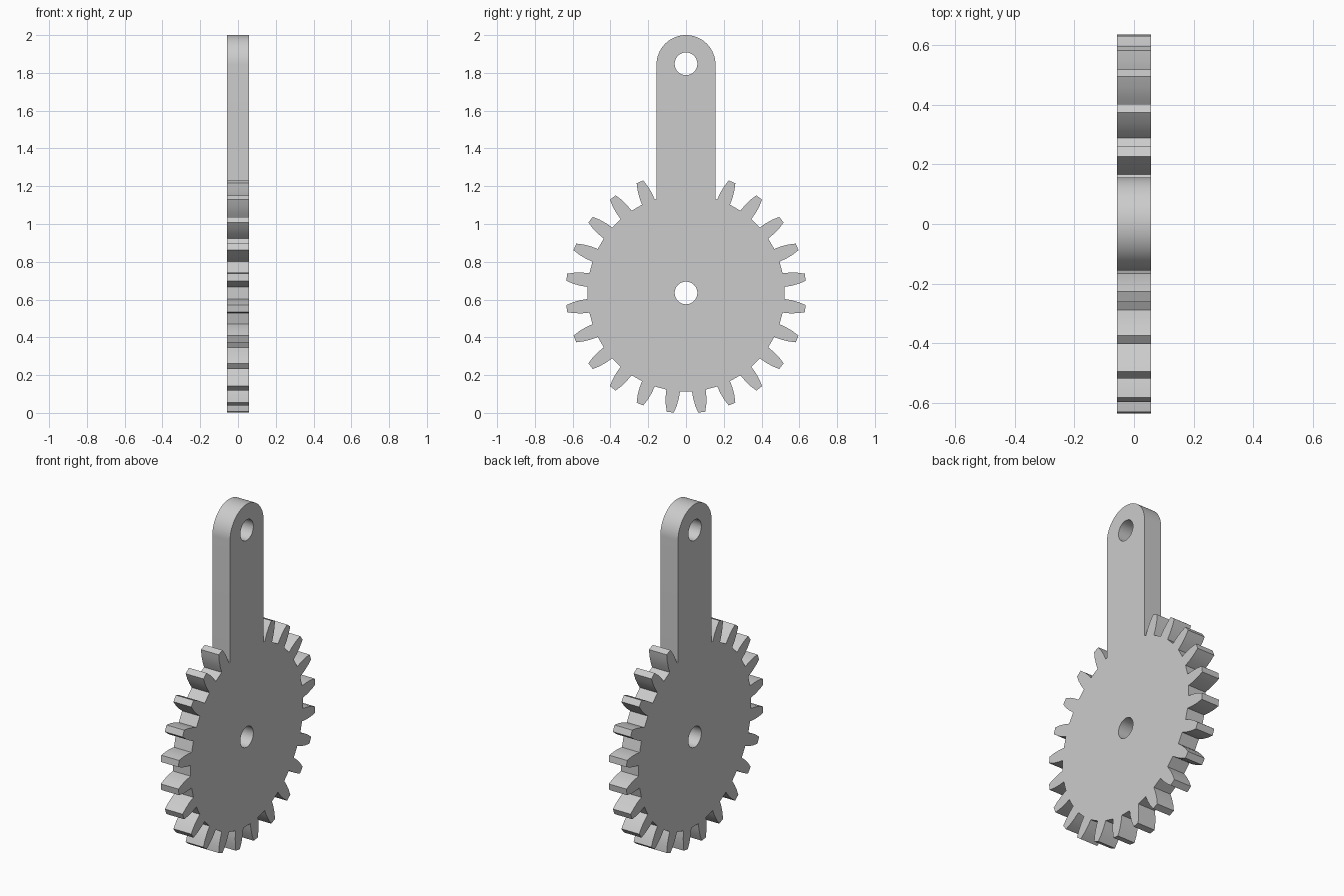
import bpy
import bmesh
from math import sin, cos, pi, radians, sqrt
from mathutils import Matrix

if "Cube" in bpy.data.objects:
    bpy.data.objects.remove(bpy.data.objects["Cube"])

TEETH = 24
HALF_THICK = 0.0575
GEAR_Z = 0.635
ROOT_R = 0.522
ARM_R = 0.156
ARM_Z = 2.0 - ARM_R
HOLE_R = 0.06
# Half tooth: radius and half angle in degrees, root to tip
FLANK = [(ROOT_R, 4.0), (0.56, 3.6), (0.6, 2.8), (0.637, 1.7)]


def polar(radius, angle, centre_z):
    """Point at an angle measured from straight up, turning towards +y."""
    return (radius * sin(angle), centre_z + radius * cos(angle))


def circle(centre_z, radius, count=48):
    return [polar(radius, 2 * pi * i / count, centre_z) for i in range(count)]


# Rounded arm, from its left foot over the top to its right foot
foot_z = GEAR_Z + sqrt(ROOT_R ** 2 - ARM_R ** 2)
outline = [(-ARM_R, foot_z)]
outline += [polar(ARM_R, -pi / 2 + pi * i / 32, ARM_Z) for i in range(33)]
outline.append((ARM_R, foot_z))

# Teeth all round, except the two that the arm replaces
for i in range(1, TEETH - 1):
    middle = 2 * pi * (i + 0.5) / TEETH
    for radius, half in FLANK:
        outline.append(polar(radius, middle - radians(half), GEAR_Z))
    for radius, half in reversed(FLANK):
        outline.append(polar(radius, middle + radians(half), GEAR_Z))

# Flat filled profile with both bores, extruded to the plate thickness
curve = bpy.data.curves.new("gear_profile", "CURVE")
curve.dimensions = "2D"
curve.fill_mode = "BOTH"
curve.extrude = HALF_THICK
for loop in (outline, circle(GEAR_Z, HOLE_R), circle(1.848, HOLE_R)):
    spline = curve.splines.new("POLY")
    spline.points.add(len(loop) - 1)
    for point, (y, z) in zip(spline.points, loop):
        point.co = (y, z, 0, 1)
    spline.use_cyclic_u = True

gear = bpy.data.objects.new("gear_with_arm", curve)
bpy.context.collection.objects.link(gear)
bpy.ops.object.select_all(action="DESELECT")
gear.select_set(True)
bpy.context.view_layer.objects.active = gear
bpy.ops.object.convert(target="MESH")
gear = bpy.context.object

# Stand the plate upright across the x axis and weld it shut
mesh = gear.data
mesh.transform(Matrix(((0, 0, 1, 0), (1, 0, 0, 0), (0, 1, 0, 0), (0, 0, 0, 1))))
bm = bmesh.new()
bm.from_mesh(mesh)
bmesh.ops.remove_doubles(bm, verts=bm.verts, dist=0.0001)
bmesh.ops.recalc_face_normals(bm, faces=bm.faces)
bm.to_mesh(mesh)
bm.free()

# Plain grey
grey = bpy.data.materials.new("light_grey")
grey.use_nodes = True
grey.diffuse_color = (0.6, 0.6, 0.6, 1)
grey.node_tree.nodes["Principled BSDF"].inputs["Base Color"].default_value = (0.6, 0.6, 0.6, 1)
mesh.materials.clear()
mesh.materials.append(grey)
bpy.ops.object.shade_smooth_by_angle(angle=radians(25))
